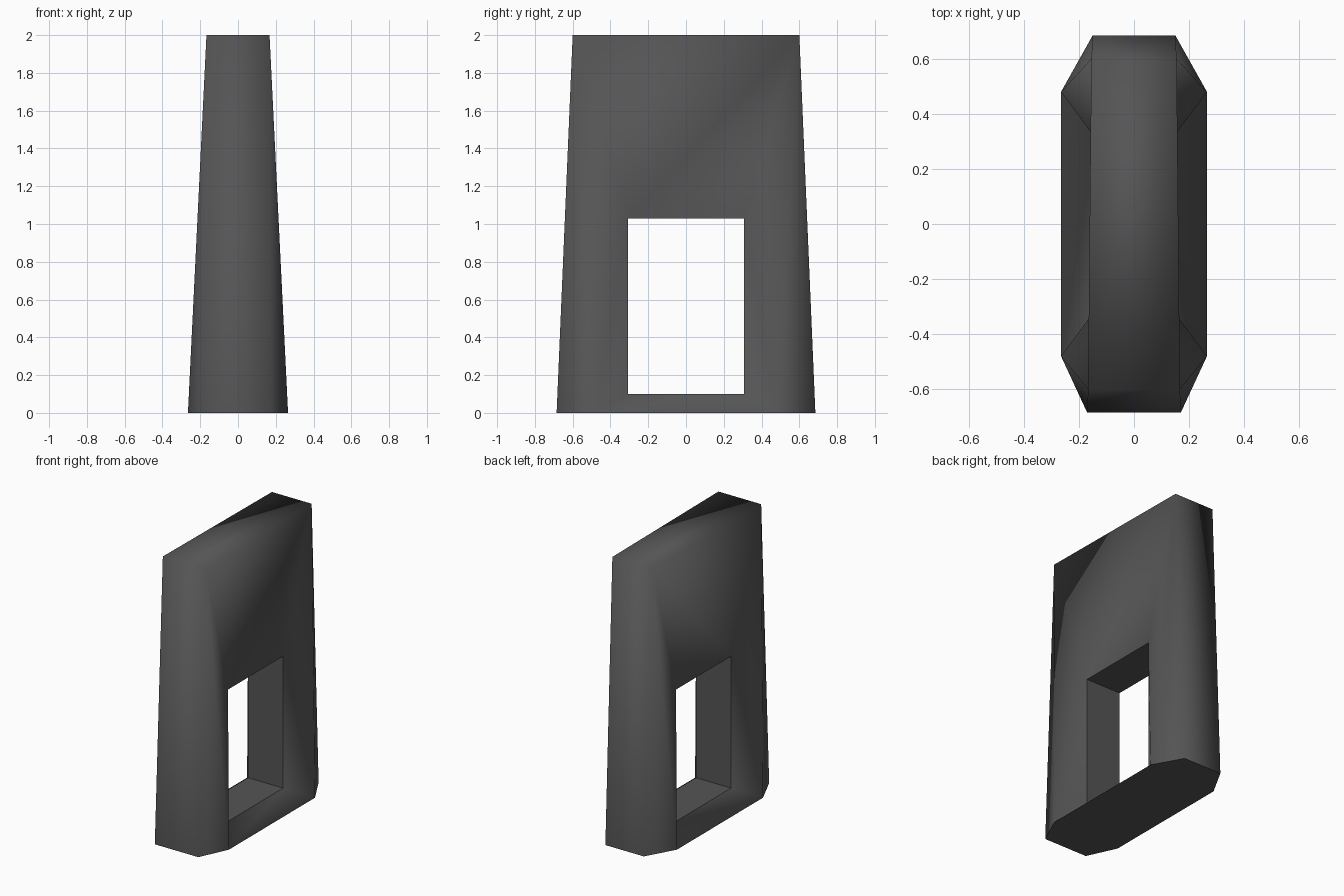
import bpy
import bmesh

cube = bpy.data.objects.get("Cube")
if cube:
    bpy.data.objects.remove(cube)

# Dark grey material
grey = bpy.data.materials.new("dark_grey")
grey.use_nodes = True
colour = (0.09, 0.09, 0.09, 1)
grey.diffuse_color = colour
grey.node_tree.nodes["Principled BSDF"].inputs["Base Color"].default_value = colour

bm = bmesh.new()

# Corner points for each side (sx) and end (sy)
points = {}
for sx in (-1, 1):
    for sy in (-1, 1):
        end_width = 0.17 if sy < 0 else 0.15
        top_width = 0.167 if sy < 0 else 0.155
        corner = {
            "end": (end_width, 0.685, 0),
            "side": (0.265, 0.48, 0),
            "top": (top_width, 0.6, 2),
            "sill": (0.137, 0.307, 0.1),
            "lintel": (0.137, 0.307, 1.03),
        }
        for name, (x, y, z) in corner.items():
            points[name, sx, sy] = bm.verts.new((sx * x, sy * y, z))


def face(*keys):
    return bm.faces.new([points[k] for k in keys])


flat = []
for sx in (-1, 1):
    # Upper panel and sloping sill on each broad side
    for low, high in (("lintel", "top"), ("side", "sill")):
        face((low, sx, -1), (low, sx, 1), (high, sx, 1), (high, sx, -1))
    for sy in (-1, 1):
        # Corner chamfer and the two facets leading to the opening
        for trio in (("end", "side", "top"), ("side", "lintel", "top"),
                     ("side", "sill", "lintel")):
            face(*[(name, sx, sy) for name in trio])

# Narrow end walls and the upright walls of the opening
for sy in (-1, 1):
    face(("end", -1, sy), ("end", 1, sy), ("top", 1, sy), ("top", -1, sy))
    flat.append(face(("sill", -1, sy), ("sill", 1, sy),
                     ("lintel", 1, sy), ("lintel", -1, sy)))

# Top, and the floor and ceiling of the opening
for name in ("top", "sill", "lintel"):
    quad = face((name, -1, -1), (name, 1, -1), (name, 1, 1), (name, -1, 1))
    if name != "top":
        flat.append(quad)

# Eight-sided base
flat.append(face(("end", -1, -1), ("end", 1, -1), ("side", 1, -1), ("side", 1, 1),
                 ("end", 1, 1), ("end", -1, 1), ("side", -1, 1), ("side", -1, -1)))

# Soft outer shell, crisp base and opening
bmesh.ops.recalc_face_normals(bm, faces=bm.faces[:])
for f in bm.faces:
    f.smooth = True
for f in flat:
    for e in f.edges:
        e.smooth = False

mesh = bpy.data.meshes.new("tapered_block")
bm.to_mesh(mesh)
bm.free()
mesh.materials.append(grey)
block = bpy.data.objects.new("tapered_block", mesh)
bpy.context.collection.objects.link(block)
